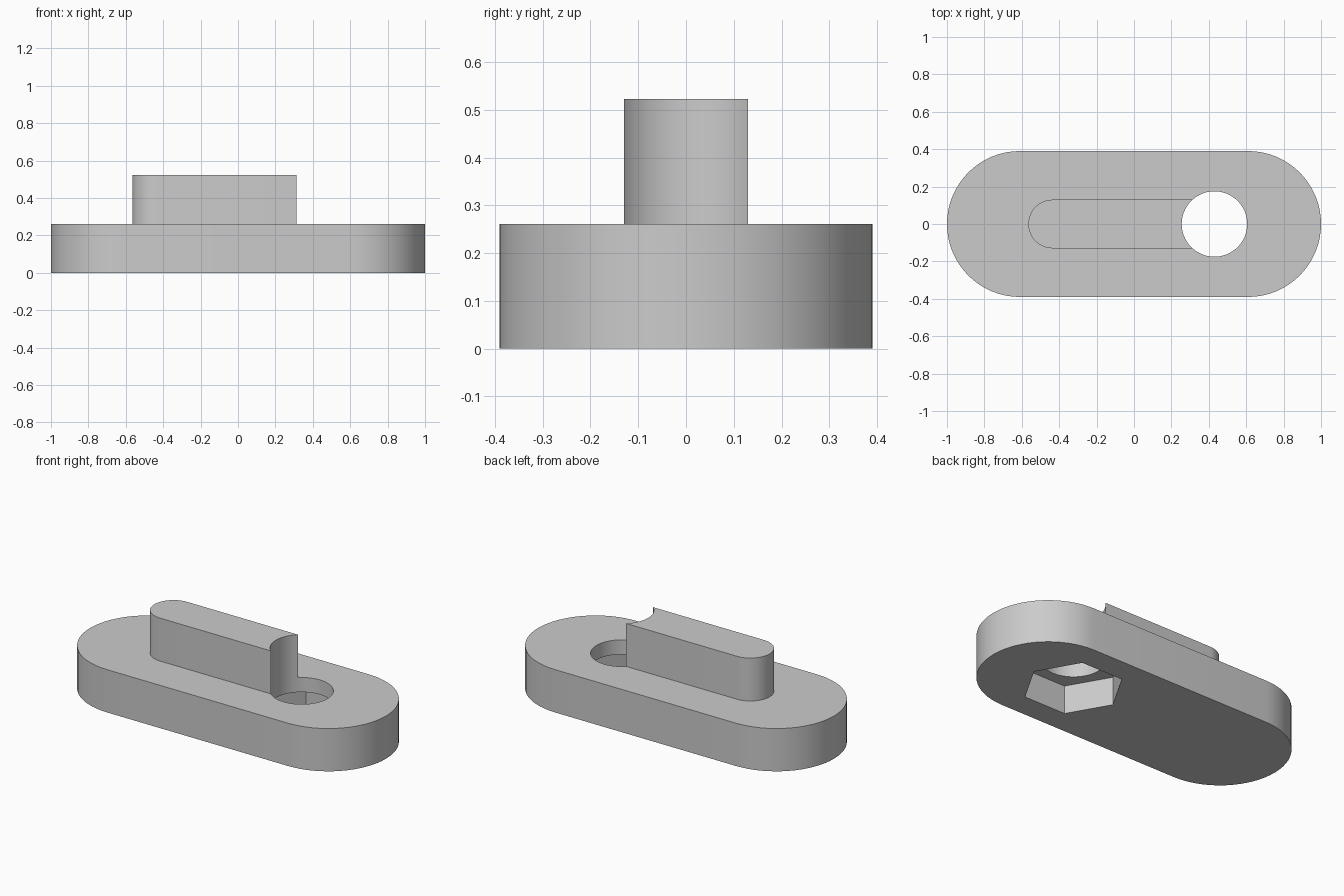
import bpy
import math

cube = bpy.data.objects.get("Cube")
if cube:
    bpy.data.objects.remove(cube, do_unlink=True)

# Single flat grey
grey = bpy.data.materials.new("light_grey")
grey.use_nodes = True
COLOUR = (0.6, 0.6, 0.6, 1)
grey.diffuse_color = COLOUR
grey.node_tree.nodes["Principled BSDF"].inputs["Base Color"].default_value = COLOUR

HOLE_X = 0.43


def arc(cx, r, start, end, n):
    """Points on an arc centred at (cx, 0), both ends included."""
    steps = [math.radians(start + (end - start) * i / n) for i in range(n + 1)]
    return [(cx + r * math.cos(a), r * math.sin(a)) for a in steps]


def slot(x0, x1, r):
    """Outline of a slot with round ends centred at x0 and x1."""
    return arc(x1, r, -90, 90, 32) + arc(x0, r, 90, 270, 32)


def prism(name, outline, z0, z1):
    """Extrude a counter-clockwise outline from z0 to z1."""
    n = len(outline)
    verts = [(x, y, z) for z in (z0, z1) for x, y in outline]
    faces = [list(reversed(range(n))), list(range(n, 2 * n))]
    faces += [(i, (i + 1) % n, n + (i + 1) % n, n + i) for i in range(n)]
    mesh = bpy.data.meshes.new(name)
    mesh.from_pydata(verts, [], faces)
    mesh.materials.append(grey)
    obj = bpy.data.objects.new(name, mesh)
    bpy.context.collection.objects.link(obj)
    return obj


def combine(target, other, operation):
    """Apply a boolean and discard the second solid."""
    mod = target.modifiers.new(operation.lower(), "BOOLEAN")
    mod.operation = operation
    mod.solver = "EXACT"
    mod.object = other
    bpy.context.view_layer.objects.active = target
    bpy.ops.object.modifier_apply(modifier=mod.name)
    bpy.data.objects.remove(other, do_unlink=True)


# Base plate with the raised key on top
plate = prism("keyed_plate", slot(-0.61, 0.61, 0.39), 0, 0.261)
key = prism("raised_key", slot(-0.435, HOLE_X, 0.13), 0.2, 0.523)
combine(plate, key, "UNION")

# Round bolt hole, which also hollows the end of the key
bolt_hole = prism("bolt_hole", arc(HOLE_X, 0.175, 0, 360, 64)[:-1], -0.1, 0.7)
combine(plate, bolt_hole, "DIFFERENCE")

# Hexagonal nut pocket underneath
nut_pocket = prism("nut_pocket", arc(HOLE_X, 0.28, 0, 360, 6)[:-1], -0.1, 0.172)
combine(plate, nut_pocket, "DIFFERENCE")

# Smooth rounds, crisp edges
bpy.ops.object.select_all(action="DESELECT")
plate.select_set(True)
bpy.context.view_layer.objects.active = plate
bpy.ops.object.shade_smooth_by_angle(angle=math.radians(30))
